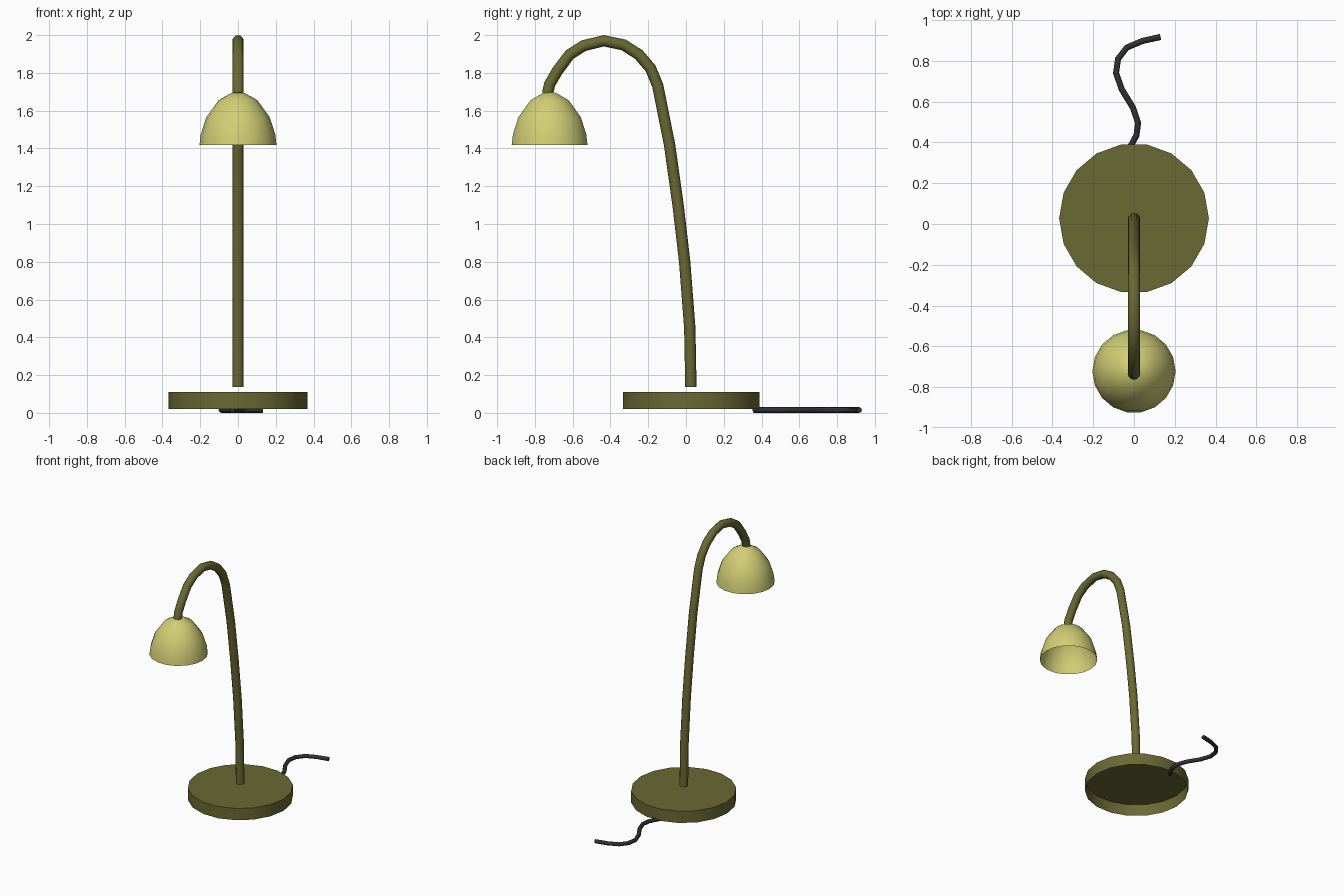
import bpy, bmesh, math

cube = bpy.data.objects.get("Cube")
if cube:
    bpy.data.objects.remove(cube, do_unlink=True)


def material(name, rgb):
    m = bpy.data.materials.new(name)
    m.use_nodes = True
    m.diffuse_color = (*rgb, 1)
    m.node_tree.nodes["Principled BSDF"].inputs["Base Color"].default_value = (*rgb, 1)
    return m


olive = material("olive", (0.145, 0.14, 0.033))
pale_yellow = material("pale yellow", (0.64, 0.62, 0.178))
black = material("soft black", (0.03, 0.03, 0.032))


def select(obj):
    bpy.ops.object.select_all(action="DESELECT")
    obj.select_set(True)
    bpy.context.view_layer.objects.active = obj


def lathe(name, profile, y, mat, sides=18):
    """Open shell turned around a vertical axis; profile runs from rim to centre."""
    bm = bmesh.new()
    rings = []
    for r, z in profile:
        if r == 0:
            rings.append([bm.verts.new((0, y, z))] * sides)
        else:
            angles = [math.tau * i / sides for i in range(sides)]
            rings.append([bm.verts.new((r * math.cos(a), y + r * math.sin(a), z)) for a in angles])
    for low, high in zip(rings, rings[1:]):
        for i in range(sides):
            j = (i + 1) % sides
            quad = [low[i], low[j], high[j], high[i]]
            bm.faces.new(list(dict.fromkeys(quad)))
    me = bpy.data.meshes.new(name)
    bm.to_mesh(me)
    bm.free()
    obj = bpy.data.objects.new(name, me)
    bpy.context.collection.objects.link(obj)
    me.materials.append(mat)
    select(obj)
    bpy.ops.object.shade_smooth_by_angle(angle=math.radians(40))
    return obj


def tube(name, points, radius, mat, resolution):
    """Round tube along a path, closed at both ends."""
    cu = bpy.data.curves.new(name, "CURVE")
    cu.dimensions = "3D"
    cu.bevel_depth = radius
    cu.bevel_resolution = resolution
    cu.use_fill_caps = True
    sp = cu.splines.new("POLY")
    sp.points.add(len(points) - 1)
    for p, co in zip(sp.points, points):
        p.co = (*co, 1)
    cu.materials.append(mat)
    obj = bpy.data.objects.new(name, cu)
    bpy.context.collection.objects.link(obj)
    select(obj)
    bpy.ops.object.convert(target="MESH")
    bpy.ops.object.shade_smooth_by_angle(angle=math.radians(50))
    return obj


# Hollow round foot, open underneath
lathe("base", [(0.367, 0.02), (0.367, 0.11), (0, 0.11)], 0.028, olive)

# Open dome shade
lathe("shade", [(0.204, 1.417), (0.197, 1.475), (0.168, 1.565), (0.103, 1.655),
                (0.035, 1.694), (0, 1.7)], -0.722, pale_yellow)

# Gooseneck stem: (y, z) path
stem = [(0.026, 0.137), (0.02, 0.45), (-0.007, 0.8), (-0.042, 1.1), (-0.087, 1.42),
        (-0.15, 1.733), (-0.187, 1.823), (-0.25, 1.897), (-0.33, 1.948), (-0.435, 1.97),
        (-0.542, 1.944), (-0.616, 1.897), (-0.68, 1.812), (-0.722, 1.74), (-0.733, 1.69)]
tube("stem", [(0, y, z) for y, z in stem], 0.03, olive, 4)

# Power cable lying on the ground: (x, y) path
cable = [(-0.03, 0.36), (-0.012, 0.39), (0.012, 0.435), (0.02, 0.495), (-0.005, 0.57),
         (-0.06, 0.66), (-0.088, 0.74), (-0.078, 0.81), (-0.035, 0.865), (0.04, 0.897),
         (0.13, 0.917)]
tube("cable", [(x, y, 0.015) for x, y in cable], 0.015, black, 2)
